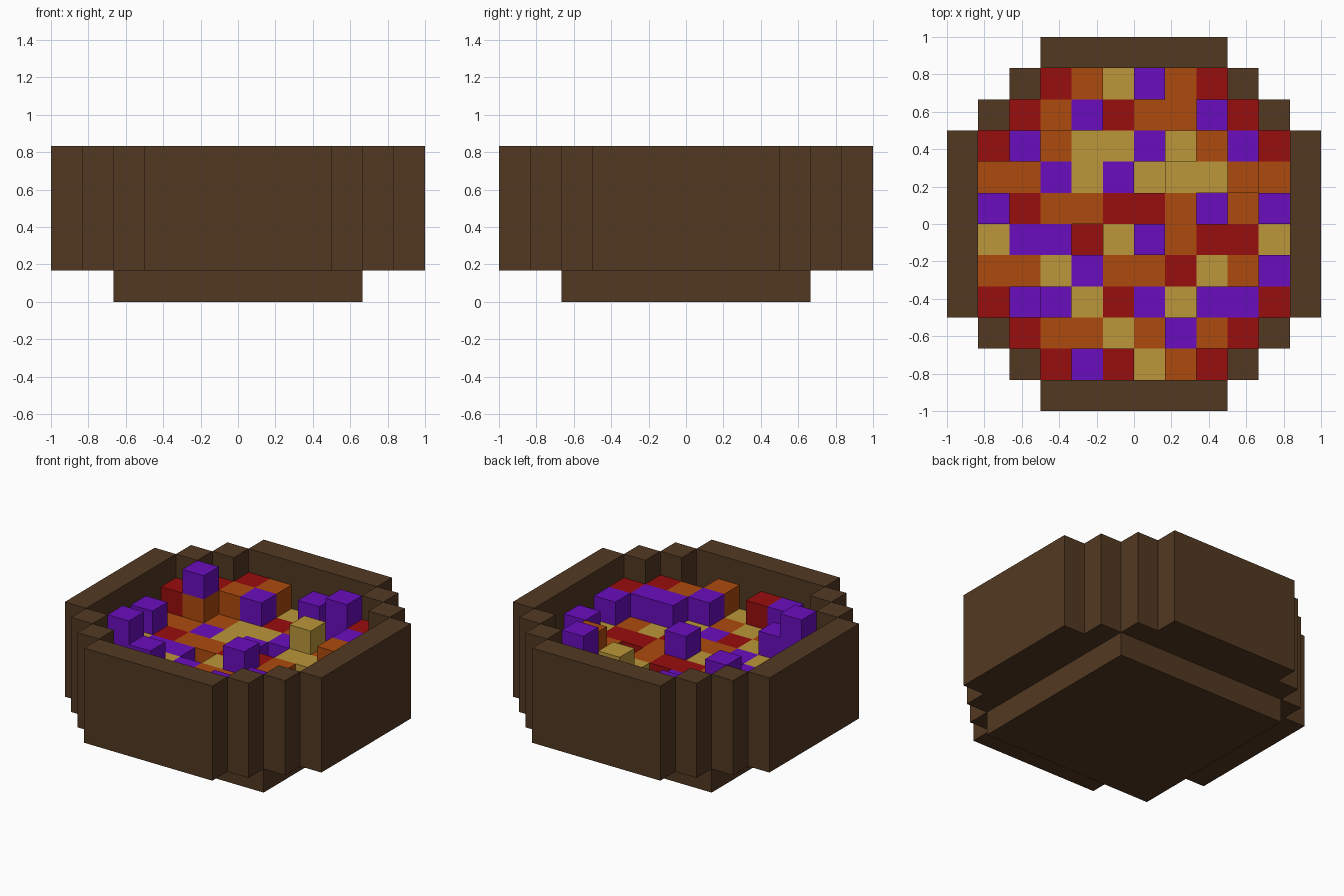
import bpy, bmesh
from mathutils import Vector

if "Cube" in bpy.data.objects:
    bpy.data.objects.remove(bpy.data.objects["Cube"])

U = 1 / 6  # one block


def material(name, rgb):
    m = bpy.data.materials.new(name)
    lin = [((c / 255 + 0.055) / 1.055) ** 2.4 if c > 10 else c / 255 / 12.92 for c in rgb]
    m.diffuse_color = (*lin, 1)
    m.use_nodes = True
    m.node_tree.nodes["Principled BSDF"].inputs["Base Color"].default_value = m.diffuse_color
    return m


wood = material("dark_wood", (82, 57, 34))
blocks = {
    "R": material("red", (153, 13, 13)),
    "O": material("orange", (174, 74, 13)),
    "Y": material("gold", (188, 151, 58)),
    "P": material("purple", (106, 13, 191)),
}


def box(name, lo, hi):
    """Box between two corners given in block units."""
    bpy.ops.mesh.primitive_cube_add(size=1)
    ob = bpy.context.object
    ob.name = name
    a, b = Vector(lo) * U, Vector(hi) * U
    for v in ob.data.vertices:
        v.co = [(a[i] + b[i]) / 2 + v.co[i] * (b[i] - a[i]) for i in range(3)]
    ob.data.materials.append(wood)
    return ob


# square foot and the floor of the bowl
box("foot", (-4, -4, 0), (4, 4, 1))
box("floor_long", (-5, -3, 1), (5, 3, 1.04))
for s in (-1, 1):
    box("floor_middle", (-4, min(3 * s, 4 * s), 1), (4, max(3 * s, 4 * s), 1.04))
    box("floor_end", (-3, min(4 * s, 5 * s), 1), (3, max(4 * s, 5 * s), 1.04))

# four straight walls and the stepped corner posts
for s in (-1, 1):
    a, b = sorted((5 * s, 6 * s))
    box("side_wall", (a, -3, 1), (b, 3, 5))
    box("end_wall", (-3, a, 1), (3, b, 5))
    for t in (-1, 1):
        for px, py in ((3.5, 4.5), (4.5, 3.5)):
            x, y = px * s, py * t
            box("corner_post", (x - .5, y - .5, 1), (x + .5, y + .5, 5))

# contents: top colour and stack height of each column, back row first
COLOURS = ["..ROYPOR..", ".ROPROOPR.", "RPOYYPYOPR", "OOPYPYYYOO", "PROORROPOP",
           "YPPRYPORRY", "OOYPOORYOP", "RPPYRPYPPR", ".ROOYOPOR.", "..RPRYOR.."]
HEIGHTS = ["..443433..", ".44433354.", "4533334343", "3333323343", "4333333234",
           "3332343333", "3333333334", "3543333444", ".33333444.", "..344343.."]
HEIGHTS[1] = ".44433" + "354."
UNDER = {(1, 2): "O", (5, 5): "Y"}  # columns with a different colour below the top block

cells = {}
for r in range(10):
    for c in range(10):
        if COLOURS[r][c] != ".":
            for k in range(1, int(HEIGHTS[r][c])):
                top = k == int(HEIGHTS[r][c]) - 1
                cells[c, r, k] = COLOURS[r][c] if top else UNDER.get((c, r), COLOURS[r][c])

# quads for the exposed sides of every block: direction in (column, row, level)
SIDES = {(1, 0, 0): ((1, 0, 0), (1, 1, 0), (1, 1, 1), (1, 0, 1)),
         (-1, 0, 0): ((0, 1, 0), (0, 0, 0), (0, 0, 1), (0, 1, 1)),
         (0, -1, 0): ((1, 1, 0), (0, 1, 0), (0, 1, 1), (1, 1, 1)),
         (0, 1, 0): ((0, 0, 0), (1, 0, 0), (1, 0, 1), (0, 0, 1)),
         (0, 0, 1): ((0, 0, 1), (1, 0, 1), (1, 1, 1), (0, 1, 1))}
bm = bmesh.new()
keys = list(blocks)
for (c, r, k), colour in cells.items():
    for d, quad in SIDES.items():
        n = (c + d[0], r + d[1], k + d[2])
        against_wall = d[2] == 0 and (n[0], n[1], 1) not in cells
        if n in cells or against_wall:
            continue
        f = bm.faces.new([bm.verts.new(((c - 5 + x) * U, (4 - r + y) * U, (k + z) * U))
                          for x, y, z in quad])
        f.material_index = keys.index(colour)
bmesh.ops.remove_doubles(bm, verts=bm.verts, dist=1e-4)
mesh = bpy.data.meshes.new("block_filling")
bm.to_mesh(mesh)
bm.free()
for m in blocks.values():
    mesh.materials.append(m)
bpy.context.collection.objects.link(bpy.data.objects.new("block_filling", mesh))
